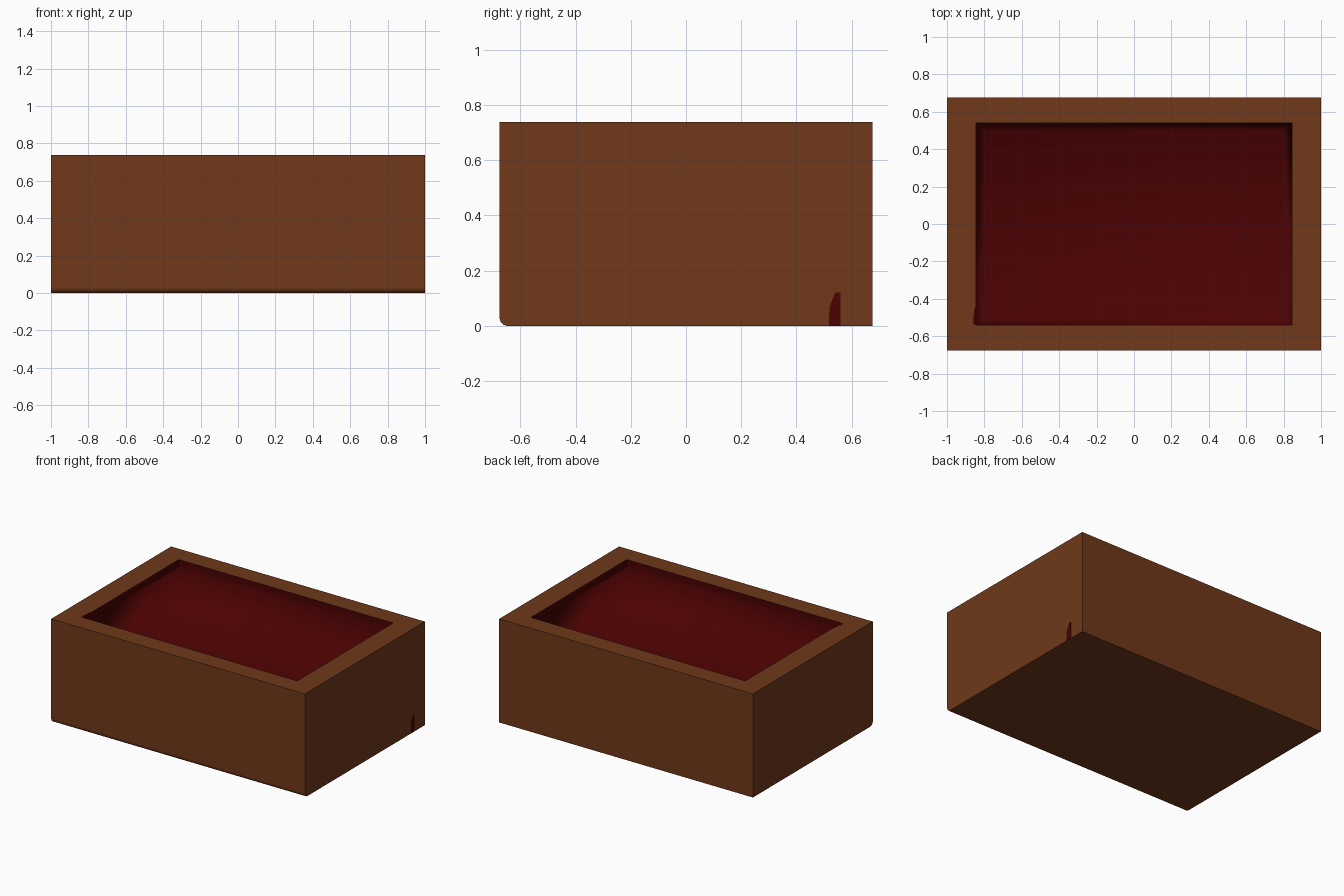
import bpy, bmesh
from math import copysign

if "Cube" in bpy.data.objects:
    bpy.data.objects.remove(bpy.data.objects["Cube"])


def material(name, rgb):
    m = bpy.data.materials.new(name)
    m.diffuse_color = (*rgb, 1)
    m.use_nodes = True
    m.node_tree.nodes["Principled BSDF"].inputs["Base Color"].default_value = m.diffuse_color
    return m


BROWN = material("brown wood", (0.160, 0.040, 0.010))
RED = material("dark red lining", (0.072, 0.0005, 0.0005))


def finish(bm, name, mats):
    bmesh.ops.recalc_face_normals(bm, faces=bm.faces)
    me = bpy.data.meshes.new(name)
    bm.to_mesh(me)
    bm.free()
    ob = bpy.data.objects.new(name, me)
    bpy.context.collection.objects.link(ob)
    for m in mats:
        me.materials.append(m)
    return ob


def ring(bm, face, hx, hy, z, mat, smooth):
    """Inset the top face to a given half size and height."""
    res = bmesh.ops.inset_individual(bm, faces=[face], thickness=0.002)
    for f in res["faces"]:
        f.material_index = mat
        f.smooth = smooth
    face.material_index = 1
    face.smooth = smooth
    for v in face.verts:
        v.co = (copysign(hx, v.co.x), copysign(hy, v.co.y), z)


# Box body
HX, HY, H = 1.0, 0.675, 0.738
FLOOR = 0.33
bm = bmesh.new()
bmesh.ops.create_cube(bm, size=1)
for v in bm.verts:
    v.co = (v.co.x * 2 * HX, v.co.y * 2 * HY, (v.co.z + 0.5) * H)

# Rim, straight upper band, then softly shaded tapering walls down to the floor
top = max(bm.faces, key=lambda f: f.calc_center_median().z)
for hx, hy, z, mat, smooth in ((0.845, 0.54, H, 0, False),
                               (0.845, 0.54, H - 0.05, 1, False),
                               (0.80, 0.50, FLOOR, 1, True)):
    ring(bm, top, hx, hy, z, mat, smooth)

# Rounded lower front edge
edge = [e for e in bm.edges if all(v.co.z < 0.01 and v.co.y < -0.6 for v in e.verts)]
bmesh.ops.bevel(bm, geom=edge, offset=0.027, segments=3, profile=0.5, affect='EDGES')

# Keep everything outside the lining crisp, let the floor dominate its shading
for e in bm.edges:
    e.smooth = all(f.smooth for f in e.link_faces)
box = finish(bm, "box", (BROWN, RED))
wn = box.modifiers.new("soft lining", 'WEIGHTED_NORMAL')
wn.keep_sharp = True


def plate(name, points, push):
    """Thin painted patch pushed out along a direction."""
    bm = bmesh.new()
    f = bm.faces.new([bm.verts.new(p) for p in points])
    res = bmesh.ops.extrude_face_region(bm, geom=[f])
    verts = [g for g in res["geom"] if isinstance(g, bmesh.types.BMVert)]
    bmesh.ops.translate(bm, verts=verts, vec=push)
    finish(bm, name, (RED,))


# Red stain low on the right side
stain = ((0.517, 0), (0.56, 0), (0.56, 0.12), (0.54, 0.12), (0.52, 0.07))
plate("side_stain", [(HX - 0.001, y, z) for y, z in stain], (0.0018, 0, 0))

# Red smear on the rim corner
smear = ((-0.844, -0.54), (-0.844, -0.435), (-0.855, -0.46), (-0.862, -0.525), (-0.855, -0.54))
plate("rim_smear", [(x, y, H - 0.001) for x, y in smear], (0, 0, 0.0018))
